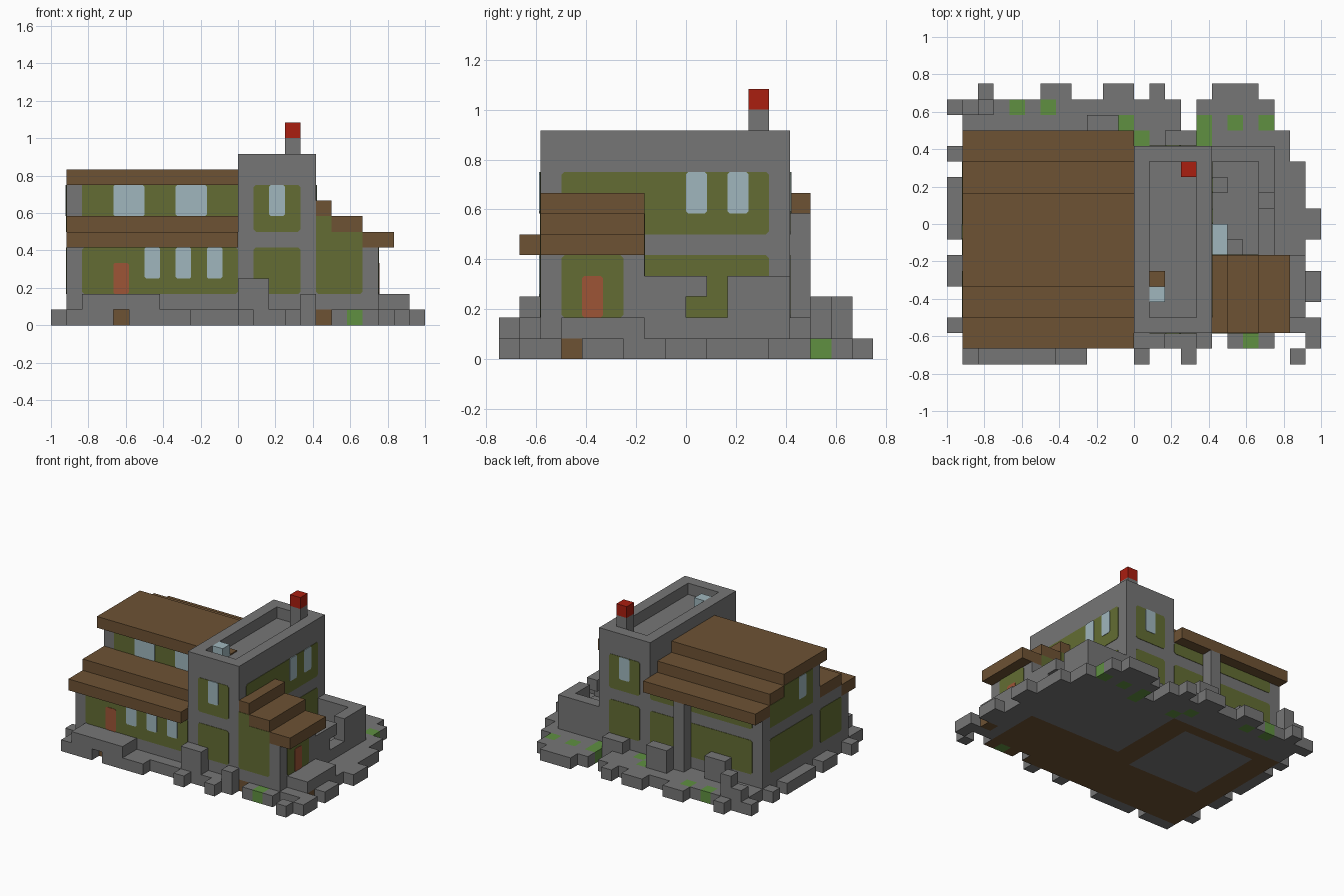
import bpy
import bmesh
from mathutils import Vector

cube = bpy.data.objects.get("Cube")
if cube:
    bpy.data.objects.remove(cube, do_unlink=True)

UNIT = 1 / 12                      # edge of one building block
CORNER = Vector((-1, -0.75, 0))    # grid origin


def make_material(name, red, green, blue):
    mat = bpy.data.materials.new(name)
    mat.use_nodes = True
    mat.diffuse_color = (red, green, blue, 1)
    shader = next(n for n in mat.node_tree.nodes if n.type == "BSDF_PRINCIPLED")
    shader.inputs["Base Color"].default_value = (red, green, blue, 1)
    shader.inputs["Roughness"].default_value = 0.9
    return mat


stone = make_material("stone_grey", 0.18, 0.18, 0.18)
timber = make_material("timber_brown", 0.155, 0.085, 0.034)
moss = make_material("wall_olive", 0.125, 0.152, 0.033)
glass = make_material("window_blue", 0.35, 0.47, 0.51)
brick = make_material("chimney_red", 0.4, 0.013, 0.005)
door = make_material("door_rust", 0.34, 0.09, 0.037)
grass = make_material("grass_green", 0.115, 0.28, 0.053)


def grid(i, j, k):
    return CORNER + Vector((i, j, k)) * UNIT


def finish(name, bm, *mats):
    bmesh.ops.recalc_face_normals(bm, faces=bm.faces)
    mesh = bpy.data.meshes.new(name)
    bm.to_mesh(mesh)
    bm.free()
    for mat in mats:
        mesh.materials.append(mat)
    obj = bpy.data.objects.new(name, mesh)
    bpy.context.collection.objects.link(obj)
    return obj


def blocks(name, mat, *boxes):
    """One object from boxes given as (x range, y range, z range) in grid units."""
    bm = bmesh.new()
    for xs, ys, zs in boxes:
        low, high = grid(xs[0], ys[0], zs[0]), grid(xs[1], ys[1], zs[1])
        verts = bmesh.ops.create_cube(bm, size=1)["verts"]
        for v in verts:
            v.co = (low + high) / 2 + v.co * (high - low)
    return finish(name, bm, mat)


def panel(name, mat, side, plane, across, zs, depth=0.003, cut=0.15):
    """Thin plate with clipped corners on the front, back, left or right of a wall."""
    (a, b), (low, high) = across, zs
    outline = [(a + cut, low), (b - cut, low), (b, low + cut), (b, high - cut),
               (b - cut, high), (a + cut, high), (a, high - cut), (a, low + cut)]
    normal = {"front": Vector((0, -1, 0)), "back": Vector((0, 1, 0)),
              "left": Vector((1, 0, 0)), "right": Vector((-1, 0, 0))}[side]
    bm = bmesh.new()
    verts = []
    for h, k in outline:
        spot = grid(h, plane, k) if normal.y else grid(plane, h, k)
        verts.append(bm.verts.new(spot + normal * depth))
    face = bm.faces.new(verts)
    back = bmesh.ops.extrude_face_region(bm, geom=[face])["geom"]
    moved = [g for g in back if isinstance(g, bmesh.types.BMVert)]
    bmesh.ops.translate(bm, verts=moved, vec=-normal * (depth + 0.002))
    return finish(name, bm, mat)


def opening(name, mat, side, plane, start, zs, width=1):
    return panel(name, mat, side, plane, (start, start + width), zs, 0.006, 0.1)


# Ground slab: ragged stone edge, grass tufts and soil underneath
def patch(i0, i1, j0, j1):
    return {(i, j) for i in range(i0, i1) for j in range(j0, j1)}


cells = patch(1, 21, 1, 17) | patch(21, 22, 2, 15) | patch(22, 23, 2, 13)
for start, end in ((2, 3), (6, 8), (10, 12), (13, 14), (17, 20)):
    cells |= patch(start, end, 17, 18)
for start, end in ((1, 9), (12, 13), (15, 16), (22, 23)):
    cells |= patch(start, end, 0, 1)
for start, end in ((2, 3), (5, 7), (8, 12), (13, 14), (16, 17)):
    cells |= patch(0, 1, start, end)
for start, end in ((1, 3), (4, 6), (8, 10)):
    cells |= patch(23, 24, start, end)
cells -= patch(15, 16, 15, 17) | patch(17, 18, 1, 2) | {(4, 0)}
tufts = {(4, 16), (6, 16), (11, 15), (12, 14), (16, 14), (16, 15),
         (18, 15), (20, 15), (19, 1)}
bare_soil = {(4, 1), (17, 2), (22, 3)}
soil_below = (patch(1, 21, 1, 7) | patch(1, 12, 7, 14)) - patch(3, 10, 6, 13)

bm = bmesh.new()
for i, j in sorted(cells):
    def quad(*corners):
        face = bm.faces.new([bm.verts.new(grid(i + a, j + b, c)) for a, b, c in corners])
        below = all(c == 0 for a, b, c in corners)
        if (i, j) in tufts:
            face.material_index = 2
        elif (i, j) in bare_soil or (below and (i, j) in soil_below):
            face.material_index = 1
    quad((0, 0, 1), (1, 0, 1), (1, 1, 1), (0, 1, 1))
    quad((0, 1, 0), (1, 1, 0), (1, 0, 0), (0, 0, 0))
    if (i, j - 1) not in cells:
        quad((0, 0, 0), (1, 0, 0), (1, 0, 1), (0, 0, 1))
    if (i, j + 1) not in cells:
        quad((1, 1, 0), (0, 1, 0), (0, 1, 1), (1, 1, 1))
    if (i - 1, j) not in cells:
        quad((0, 1, 0), (0, 0, 0), (0, 0, 1), (0, 1, 1))
    if (i + 1, j) not in cells:
        quad((1, 0, 0), (1, 1, 0), (1, 1, 1), (1, 0, 1))
bmesh.ops.remove_doubles(bm, verts=bm.verts, dist=0.0001)
finish("ground", bm, stone, timber, grass)

# House with a stepped roof
house_x = (1, 12)
blocks("house_walls", stone,
       (house_x, (2, 14), (1, 5)), (house_x, (3, 14), (5, 6)),
       (house_x, (6, 14), (6, 7)), (house_x, (6, 13), (7, 8)),
       (house_x, (6, 11), (8, 9)))
for name, ys, level in (("front_eave", (1, 3), 5), ("front_step", (3, 6), 6),
                        ("top", (5, 11), 9), ("back_step", (11, 13), 8),
                        ("back_eave", (13, 15), 7)):
    blocks("house_roof_" + name, timber, (house_x, ys, (level, level + 1)))
blocks("roof_post", stone, ((8, 9), (14, 15), (1, 7)))

panel("house_front_panel", moss, "front", 2, (2, 12), (2, 5))
panel("house_upper_panel", moss, "front", 6, (2, 12), (7, 9), cut=0)
for start in (6, 8, 10):
    opening("house_front_window", glass, "front", 2, start, (3, 5))
for start in (4, 8):
    opening("house_upper_window", glass, "front", 6, start, (7, 9), width=2)
opening("house_door", door, "front", 2, 4, (2, 4))
panel("house_back_panel", moss, "back", 14, (2, 12), (2, 5))
panel("house_back_upper_panel", moss, "back", 14, (2, 12), (6, 7))
panel("house_side_front_panel", moss, "right", 1, (3, 6), (2, 5))
panel("house_side_back_panel", moss, "right", 1, (7, 13), (2, 5))
panel("house_side_upper_panel", moss, "right", 1, (7, 13), (6, 7), cut=0)
panel("house_gable_panel", moss, "right", 1, (7, 13), (7, 8), cut=0)
panel("house_gable_top_panel", moss, "right", 1, (7, 11), (8, 9), cut=0)
opening("house_side_window", glass, "right", 1, 8, (7, 9))

# Tower with a parapet, chimney and roof hatch
blocks("tower_walls", stone, ((12, 17), (2, 14), (1, 10)))
rim = (10, 11)
blocks("tower_parapet", stone,
       ((12, 13), (2, 14), rim), ((16, 17), (2, 14), rim),
       ((13, 16), (2, 3), rim), ((13, 16), (13, 14), rim))
blocks("chimney", stone, ((15, 16), (12, 13), (10, 12)))
blocks("chimney_cap", brick, ((15, 16), (12, 13), (12, 13)))
blocks("skylight", glass, ((13, 14), (4, 5), rim))
blocks("roof_hatch", timber, ((13, 14), (5, 6), (10, 10.1)))
for side, plane in (("front", 2), ("back", 14)):
    for zs in ((2, 5), (6, 9)):
        panel("tower_" + side + "_panel", moss, side, plane, (13, 16), zs)
    opening("tower_" + side + "_window", glass, side, plane, 14, (7, 9))
for zs in ((2, 5), (6, 9)):
    panel("tower_side_panel", moss, "left", 17, (3, 13), zs)
for start in (9, 11):
    opening("tower_side_window", glass, "left", 17, start, (7, 9))

# Side annex under a stepped awning
annex_y = (2, 7)
blocks("annex_walls", stone, ((17, 21), annex_y, (1, 5)),
       ((17, 20), annex_y, (5, 6)), ((17, 18), annex_y, (6, 7)))
for xs, level in (((17, 18), 7), ((18, 20), 6), ((20, 22), 5)):
    blocks("annex_awning", timber, (xs, annex_y, (level, level + 1)))
for side, plane in (("front", 2), ("back", 7)):
    panel("annex_panel", moss, side, plane, (17, 20), (2, 5))
    panel("annex_middle_panel", moss, side, plane, (17, 20), (4.8, 6), cut=0)
    panel("annex_top_panel", moss, side, plane, (17, 18), (6, 7), cut=0)
panel("annex_side_panel", moss, "left", 21, (3, 6), (2, 5))
opening("annex_door", door, "left", 21, 4, (2, 4))

# Ruined room behind the annex
blocks("ruin_back_wall", stone, ((17, 21), (13, 14), (1, 4)))
blocks("ruin_side_wall", stone,
       ((20, 21), (11, 13), (1, 4)), ((20, 21), (9, 11), (1, 2)),
       ((20, 21), (7, 9), (1, 4)), ((20, 21), (9, 10), (3, 4)))
blocks("ruin_rubble", stone, ((17, 18), (11, 12), (1, 2)), ((18, 19), (7, 8), (1, 2)))
blocks("water_trough", glass, ((17, 18), (7, 9), (1, 3)))

# Porches and loose stones around the walls
blocks("front_porch", stone, ((2, 7), (0, 2), (1, 2)))
blocks("annex_porch", stone, ((21, 23), (3, 7), (1, 2)))
blocks("tower_front_stones", stone, ((12, 14), (1, 2), (1, 3)), ((16, 17), (1, 2), (1, 2)))
blocks("back_stones", stone,
       ((9, 11), (15, 16), (1, 3)), ((14, 16), (14, 15), (1, 2)),
       ((2, 3), (16, 17), (1, 3)), ((1, 2), (16, 17), (1, 2)),
       ((4, 6), (14, 15), (1, 3)))
